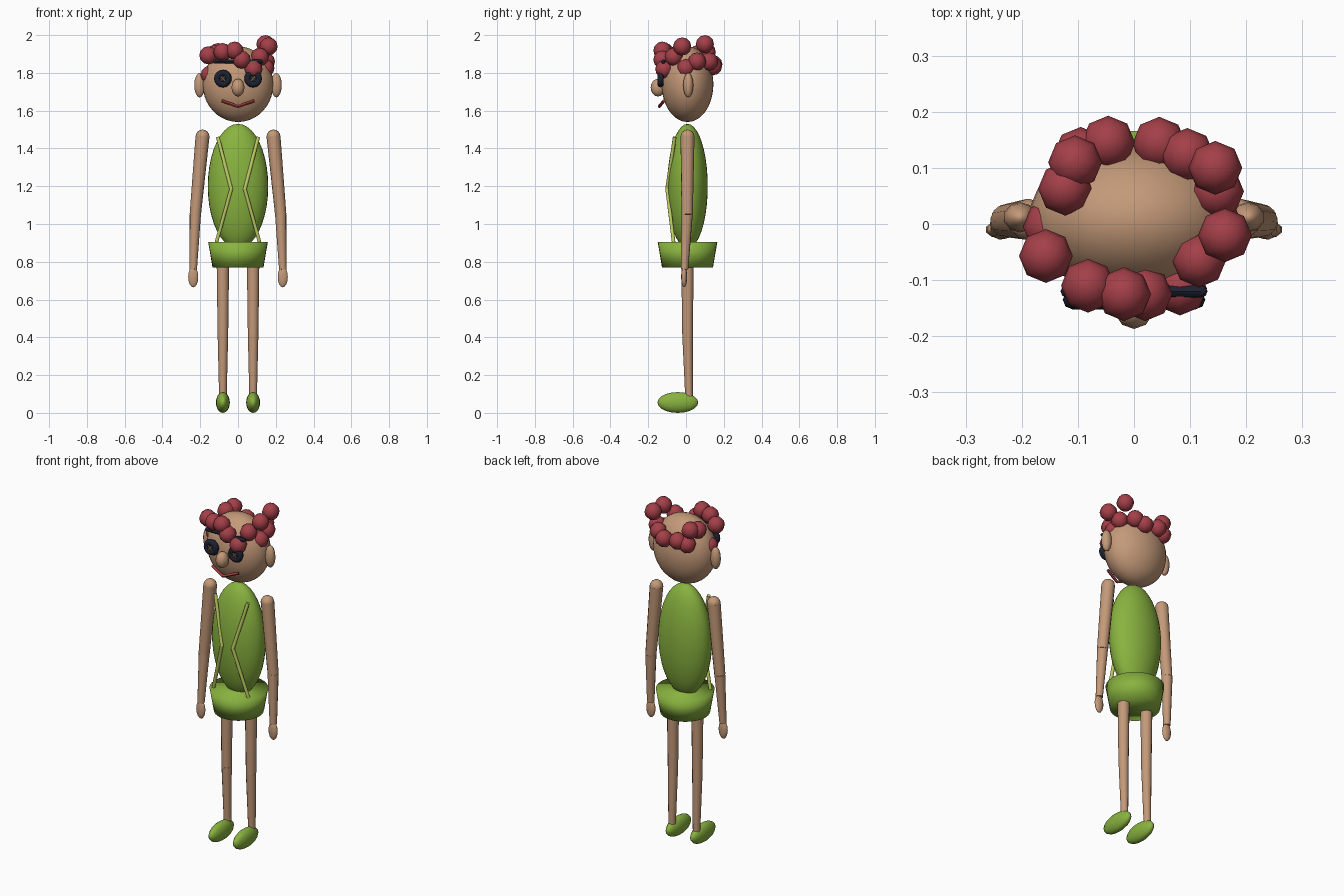
import bpy
from math import pi
from mathutils import Vector

cube = bpy.data.objects.get("Cube")
if cube:
    bpy.data.objects.remove(cube, do_unlink=True)

Y = 0.008  # centre line of the body


def material(name, rgb):
    m = bpy.data.materials.new(name)
    m.use_nodes = True
    m.diffuse_color = (*rgb, 1)
    m.node_tree.nodes["Principled BSDF"].inputs["Base Color"].default_value = (*rgb, 1)
    return m


skin = material("tan skin", (0.55, 0.32, 0.19))
green = material("leaf green", (0.25, 0.45, 0.05))
pale = material("pale lime", (0.52, 0.60, 0.13))
red = material("hair red", (0.37, 0.05, 0.065))
lip = material("lip red", (0.42, 0.05, 0.05))
dark = material("button black", (0.012, 0.016, 0.03))
thread = material("thread tan", (0.50, 0.30, 0.12))


def finish(name, mat):
    ob = bpy.context.object
    ob.name = name
    ob.data.materials.append(mat)
    bpy.ops.object.shade_smooth()
    return ob


def ball(name, mat, loc, size, segs=24, rings=16):
    bpy.ops.mesh.primitive_uv_sphere_add(segments=segs, ring_count=rings, radius=1, location=loc)
    bpy.context.object.scale = size
    return finish(name, mat)


def limb(name, mat, a, b, r1, r2, segs=12):
    """Tapered rod from point a to point b."""
    a, b = Vector(a), Vector(b)
    bpy.ops.mesh.primitive_cone_add(vertices=segs, radius1=r1, radius2=r2,
                                    depth=(b - a).length, location=(a + b) / 2)
    ob = bpy.context.object
    ob.rotation_euler = (b - a).to_track_quat('Z', 'Y').to_euler()
    finish(name, mat)
    bpy.ops.object.shade_smooth_by_angle(angle=pi / 4)
    return ob


# Head, nose, torso and shorts
ball("head", skin, (0, Y, 1.74), (0.187, 0.137, 0.2), 32, 20)
ball("nose", skin, (0, -0.148, 1.722), (0.036, 0.039, 0.047), 10, 8)
ball("torso", green, (0, Y, 1.2), (0.16, 0.107, 0.33), 32, 20)
bpy.ops.mesh.primitive_cone_add(vertices=32, radius1=0.135, radius2=0.158, depth=0.135,
                                location=(0, Y, 0.838))
finish("shorts", green)

for s, side in ((1, "left"), (-1, "right")):
    # Ear
    ball(side + "_ear", skin, (s * 0.203, Y + 0.004, 1.735), (0.03, 0.027, 0.065), 10, 8)

    # Button eye with crossed thread, and eyebrow
    eye = Vector((s * 0.08, -0.135, 1.77))
    bpy.ops.mesh.primitive_torus_add(major_segments=16, minor_segments=8, major_radius=0.03,
                                     minor_radius=0.017, location=eye, rotation=(pi / 2, 0, 0))
    finish(side + "_button_rim", dark)
    limb(side + "_button_disc", dark, eye + Vector((0, 0.01, 0)), eye - Vector((0, 0.01, 0)),
         0.03, 0.03, 16)
    for k in (1, -1):
        arm = Vector((0.011, 0, k * 0.011))
        mid = eye - Vector((0, 0.013, 0))
        limb(side + "_eye_thread", thread, mid - arm, mid + arm, 0.003, 0.003, 6)
    brow = (s * 0.027, -0.12, 1.86), (s * 0.12, -0.12, 1.86)
    limb(side + "_eyebrow", dark, *brow, 0.011, 0.011, 8)
    for end in brow:
        ball(side + "_eyebrow_end", dark, end, (0.011,) * 3, 8, 6)

    # Mouth half
    limb(side + "_mouth", lip, (0, -0.142, 1.622), (s * 0.085, -0.117, 1.652), 0.008, 0.008, 8)

    # Bent strap
    top, knee, end = (s * 0.107, -0.06, 1.46), (s * 0.036, -0.1, 1.185), (s * 0.115, -0.065, 0.9)
    limb(side + "_strap_upper", pale, top, knee, 0.01, 0.01, 8)
    limb(side + "_strap_lower", pale, knee, end, 0.01, 0.01, 8)
    ball(side + "_strap_joint", pale, knee, (0.01,) * 3, 8, 6)

    # Arm
    shoulder, elbow, wrist = (s * 0.188, Y, 1.463), (s * 0.226, Y - 0.002, 1.05), (s * 0.237, -0.008, 0.76)
    ball(side + "_shoulder", skin, shoulder, (0.037,) * 3, 12, 8)
    limb(side + "_upper_arm", skin, shoulder, elbow, 0.037, 0.03)
    limb(side + "_forearm", skin, elbow, wrist, 0.03, 0.02)
    ball(side + "_hand", skin, (s * 0.237, -0.01, 0.72), (0.028, 0.016, 0.055), 10, 8)

    # Leg and shoe
    limb(side + "_thigh", skin, (s * 0.08, Y, 0.8), (s * 0.08, Y, 0.42), 0.033, 0.028)
    limb(side + "_shin", skin, (s * 0.08, Y, 0.42), (s * 0.08, Y + 0.008, 0.08), 0.028, 0.02)
    ball(side + "_shoe", green, (s * 0.08, -0.043, 0.055), (0.037, 0.108, 0.055), 16, 10)

# Ring of curls around the head
curls = [
    (-0.105, 0.11, 1.91), (-0.095, 0.125, 1.83), (-0.123, 0.063, 1.9), (-0.046, 0.145, 1.845),
    (0.045, 0.143, 1.835), (0.095, 0.123, 1.86), (0.145, 0.1, 1.952), (0.148, 0.058, 1.86),
    (0.162, -0.02, 1.94), (0.116, -0.065, 1.885), (0.082, -0.115, 1.82), (0.02, -0.125, 1.87),
    (-0.018, -0.125, 1.918), (-0.082, -0.11, 1.91), (-0.157, -0.057, 1.893),
    (-0.15, -0.005, 1.79), (0.145, 0.0, 1.825),
]
for c in curls:
    ball("curl", red, c, (0.048,) * 3, 8, 6)
